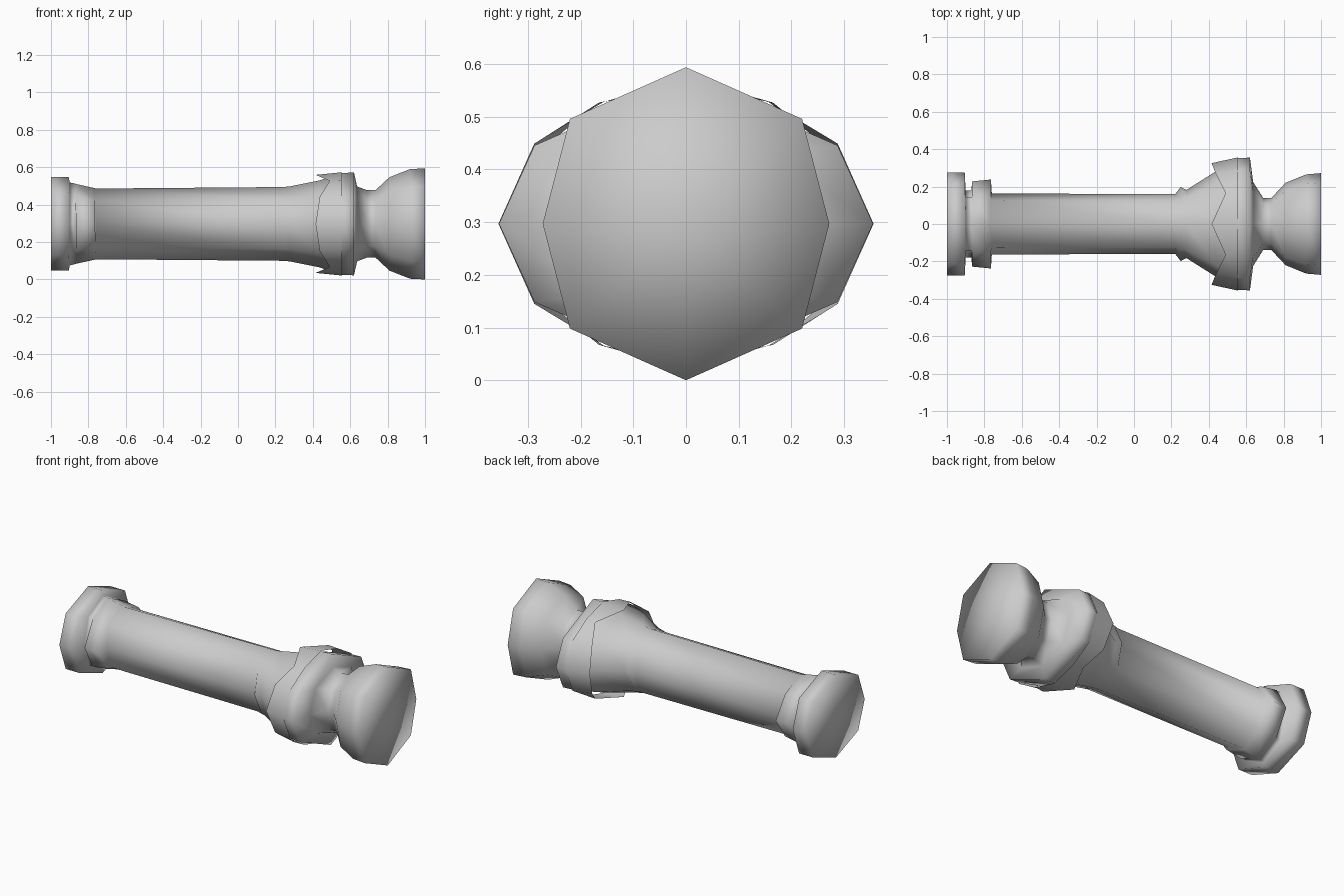
import bpy, bmesh

cube = bpy.data.objects.get("Cube")
if cube:
    bpy.data.objects.remove(cube, do_unlink=True)

grey = bpy.data.materials.new("plain grey")
grey.use_nodes = True
grey.diffuse_color = (0.6, 0.6, 0.6, 1)
grey.node_tree.nodes["Principled BSDF"].inputs["Base Color"].default_value = (0.6, 0.6, 0.6, 1)

MID_Z = 0.297


def full_loop(quarter):
    """Mirror a quarter section (x, y, z), running from the side to the top, into a full loop."""
    back = [(x, -y, z) for x, y, z in quarter[-2::-1]]
    half = quarter + back
    return half + [(x, y, -z) for x, y, z in half[-2:0:-1]]


def loft(name, loops, caps):
    bm = bmesh.new()
    rings = [[bm.verts.new((x, y, z + MID_Z)) for x, y, z in lp] for lp in loops]
    n = len(rings[0])
    for a, b in zip(rings, rings[1:]):
        for i in range(n):
            j = (i + 1) % n
            bm.faces.new((a[i], a[j], b[j], b[i]))
    if caps:
        ends = [bm.faces.new(rings[0][::-1]), bm.faces.new(rings[-1])]
        bmesh.ops.poke(bm, faces=ends)
    bmesh.ops.recalc_face_normals(bm, faces=bm.faces)
    # the open shell must face outwards
    probe = max(bm.faces, key=lambda f: f.calc_center_median().z)
    if probe.normal.z < 0:
        bmesh.ops.reverse_faces(bm, faces=bm.faces)
    me = bpy.data.meshes.new(name)
    bm.to_mesh(me)
    bm.free()
    for p in me.polygons:
        p.use_smooth = True
    me.materials.append(grey)
    ob = bpy.data.objects.new(name, me)
    bpy.context.collection.objects.link(ob)
    return ob


def octagon(x, ry, rz, dy=0.78, dz=0.67):
    return full_loop([(x, ry, 0), (x, ry * dy, rz * dz), (x, 0, rz)])


# Main body: pommel, grip with side flanges, flare, collar, neck and end knob
sections = [
    # pommel
    (-1.00, 0.275, 0.250), (-0.905, 0.275, 0.250), (-0.90, 0.18, 0.222),
    # side flange
    (-0.87, 0.18, 0.215), (-0.865, 0.228, 0.213, 0.66), (-0.765, 0.238, 0.191, 0.62),
    # grip
    (-0.76, 0.163, 0.189), (0.22, 0.16, 0.197), (0.25, 0.198, 0.198, 0.68),
    (0.28, 0.182, 0.201),
    # flare and collar
    (0.435, 0.280, 0.232), (0.555, 0.352, 0.272, 0.81, 0.54),
    (0.62, 0.355, 0.275, 0.81, 0.54),
    # neck
    (0.637, 0.225, 0.200), (0.69, 0.14, 0.18), (0.735, 0.14, 0.18),
    # knob
    (0.81, 0.22, 0.25, 0.81), (0.92, 0.265, 0.293, 0.81), (1.00, 0.272, 0.297, 0.81),
]
loft("handle_body", [octagon(*s) for s in sections], True)

# Pointed sleeve around the flare, with a zigzag rear rim
rim = full_loop([(0.415, 0.325, 0), (0.437, 0.27, 0.145), (0.49, 0.165, 0.23), (0.415, 0, 0.262)])
front = full_loop([(0.555, 0.356, 0), (0.555, 0.288, 0.152), (0.555, 0.157, 0.231), (0.555, 0, 0.276)])
loft("pointed_sleeve", [rim, front], False)
